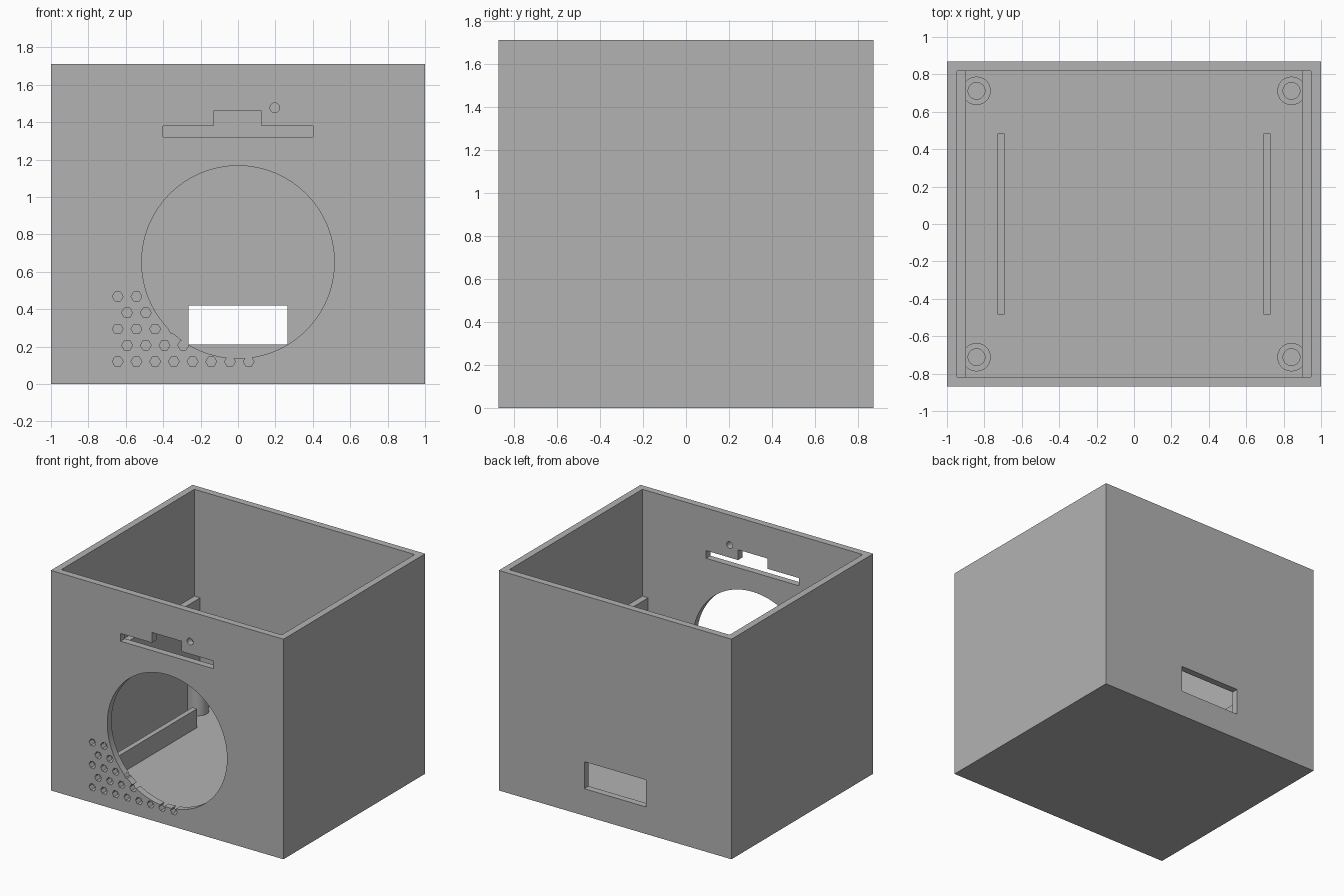
import bpy
import math

cube = bpy.data.objects.get("Cube")
if cube:
    bpy.data.objects.remove(cube, do_unlink=True)

grey = bpy.data.materials.new("plain grey")
grey.use_nodes = True
colour = (0.45, 0.45, 0.45, 1)
grey.diffuse_color = colour
grey.node_tree.nodes["Principled BSDF"].inputs["Base Color"].default_value = colour

W, D, H, T = 1.0, 0.87, 1.71, 0.053   # half width, half depth, height, wall


def finish(name):
    ob = bpy.context.object
    ob.name = name
    bpy.ops.object.transform_apply(location=True, rotation=True, scale=True)
    ob.data.materials.append(grey)
    return ob


def box(name, x0, x1, y0, y1, z0, z1):
    bpy.ops.mesh.primitive_cube_add(
        size=1, location=((x0 + x1) / 2, (y0 + y1) / 2, (z0 + z1) / 2))
    bpy.context.object.scale = (x1 - x0, y1 - y0, z1 - z0)
    return finish(name)


def rod(name, sides, radius, length, location, turn=(0, 0, 0)):
    bpy.ops.mesh.primitive_cylinder_add(
        vertices=sides, radius=radius, depth=length, location=location, rotation=turn)
    return finish(name)


def front_hole(sides, radius, x, z):
    # the quarter turn puts two corners of a hexagon on the left and right
    return rod("cutter", sides, radius, 0.2, (x, -D, z),
               (math.pi / 2, math.pi / 2, 0))


def cut(target, cutter):
    cutter.hide_render = True
    mod = target.modifiers.new("cut", "BOOLEAN")
    mod.operation = "DIFFERENCE"
    mod.solver = "EXACT"
    mod.object = cutter
    bpy.context.view_layer.objects.active = target
    bpy.ops.object.modifier_apply(modifier=mod.name)
    bpy.data.objects.remove(cutter, do_unlink=True)


def smooth(ob):
    bpy.ops.object.select_all(action="DESELECT")
    ob.select_set(True)
    bpy.context.view_layer.objects.active = ob
    bpy.ops.object.shade_smooth_by_angle(angle=math.radians(30))


# open-topped case
case = box("case", -W, W, -D, D, 0, H)
cut(case, box("cutter", -W + T, W - T, -D + T, D - T, T, H + 0.2))

# large round opening, stepped slot and pin hole in the front wall
cut(case, front_hole(96, 0.515, 0, 0.652))
cut(case, box("cutter", -0.4, 0.4, -D - 0.1, -D + 0.1, 1.32, 1.38))
cut(case, box("cutter", -0.13, 0.125, -D - 0.1, -D + 0.1, 1.35, 1.46))
cut(case, front_hole(24, 0.026, 0.197, 1.477))

# rectangular opening in the back wall
cut(case, box("cutter", -0.265, 0.265, D - 0.1, D + 0.1, 0.21, 0.42))

# staggered rows of hexagonal vents
for row, count in enumerate((8, 4, 4, 2, 2)):
    for i in range(count):
        x = -0.643 + 0.1 * i + 0.05 * (row % 2)
        cut(case, front_hole(6, 0.029, x, 0.12 + 0.087 * row))
smooth(case)

for side, label in ((1, "left"), (-1, "right")):
    # thicker lower part of the side wall
    a, b = sorted((side * 0.897, side * (W - T)))
    box(label + "_wall_step", a, b, -D + T, D - T, T, 0.88)
    # floor rail
    a, b = sorted((side * 0.692, side * 0.731))
    box(label + "_floor_rail", a, b, -0.485, 0.485, T, 0.2)
    # hollow screw posts
    for end, place in ((-1, "front"), (1, "back")):
        x, y, top = side * 0.842, end * 0.712, 0.4
        post = rod(f"{place}_{label}_post", 40, 0.076, top - T, (x, y, (top + T) / 2))
        cut(post, rod("cutter", 32, 0.045, top, (x, y, T + 0.02 + top / 2)))
        smooth(post)
